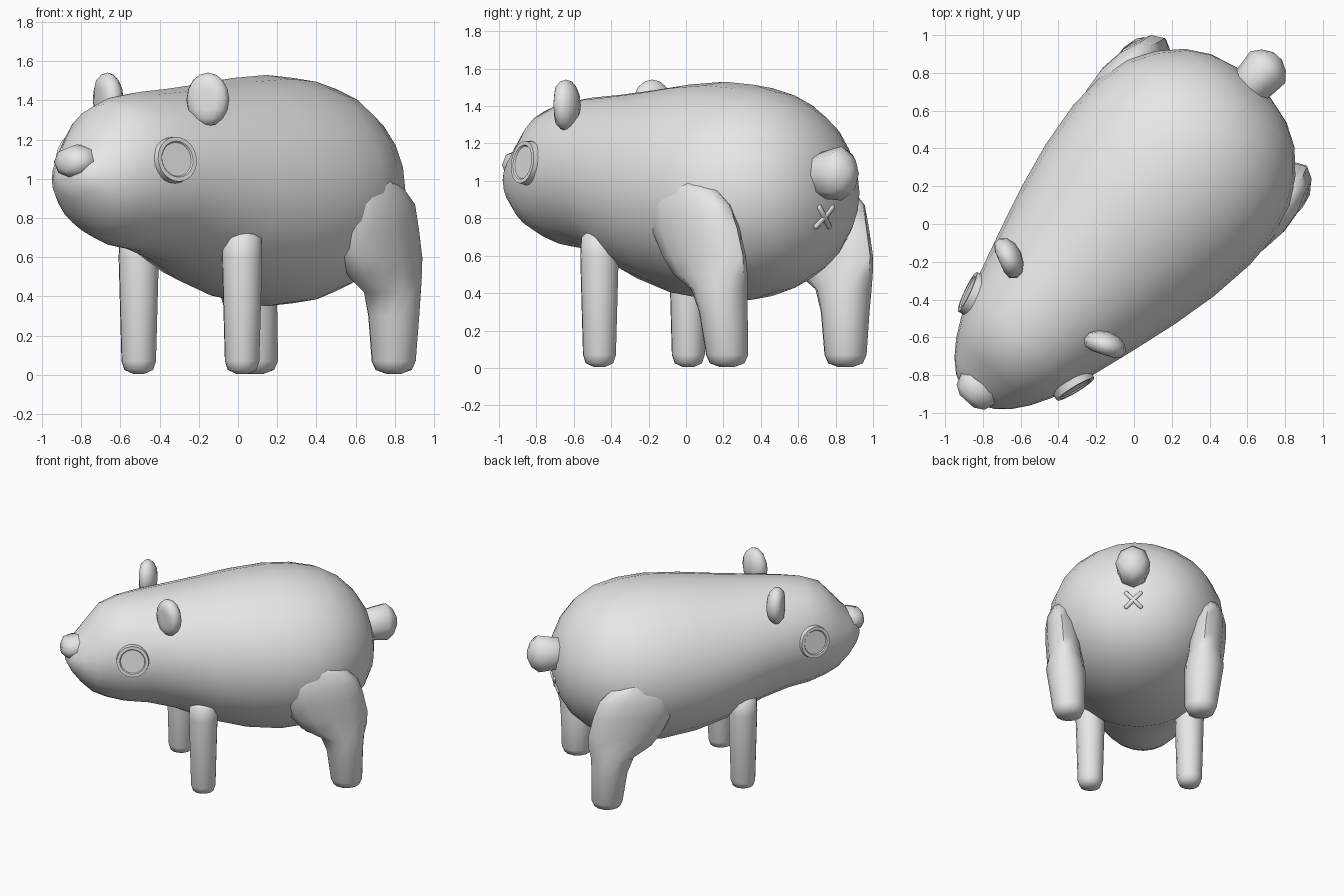
import bpy, bmesh, math
from mathutils import Matrix, Vector

if "Cube" in bpy.data.objects:
    bpy.data.objects.remove(bpy.data.objects["Cube"], do_unlink=True)

# One plain colour for the whole animal
grey = bpy.data.materials.new("light grey")
grey.use_nodes = True
grey.diffuse_color = (0.8, 0.8, 0.8, 1)
grey.node_tree.nodes["Principled BSDF"].inputs["Base Color"].default_value = (0.8, 0.8, 0.8, 1)

# Parts are built facing -y on the centre line, then the animal is turned
TURN = Matrix.Translation((-0.022, 0.02, 0)) @ Matrix.Rotation(math.radians(-42), 4, "Z")


def finish(name, bm, angle=50):
    """Turn a bmesh into a smooth shaded object."""
    bmesh.ops.transform(bm, matrix=TURN, verts=bm.verts)
    bmesh.ops.recalc_face_normals(bm, faces=bm.faces)
    mesh = bpy.data.meshes.new(name)
    bm.to_mesh(mesh)
    bm.free()
    mesh.materials.append(grey)
    mesh.shade_smooth()
    mesh.set_sharp_from_angle(angle=math.radians(angle))
    obj = bpy.data.objects.new(name, mesh)
    bpy.context.collection.objects.link(obj)
    return obj


def loft(name, rings, axis, sides, angle=50):
    """Skin elliptical rings (position, centre a, centre b, radius a, radius b)."""
    bm = bmesh.new()
    loops = []
    for t, ca, cb, ra, rb in rings:
        loop = []
        for i in range(sides):
            turn = math.tau * i / sides
            a, b = ca + ra * math.cos(turn), cb + rb * math.sin(turn)
            loop.append(bm.verts.new((a, t, b) if axis == "y" else (a, b, t)))
        loops.append(loop)
    for low, high in zip(loops, loops[1:]):
        for i in range(sides):
            j = (i + 1) % sides
            bm.faces.new((low[i], low[j], high[j], high[i]))
    # Round-ended caps
    bmesh.ops.poke(bm, faces=[bm.faces.new(loops[0]), bm.faces.new(loops[-1])])
    return finish(name, bm, angle)


# Body and head: position along the back, underside, top, half width
profile = [
    (-1.25, 0.96, 1.05, 0.08), (-1.22, 0.90, 1.11, 0.14), (-1.16, 0.82, 1.18, 0.205),
    (-1.08, 0.74, 1.27, 0.265), (-0.98, 0.69, 1.38, 0.32), (-0.85, 0.65, 1.425, 0.37),
    (-0.7, 0.63, 1.445, 0.415), (-0.5, 0.575, 1.46, 0.475), (-0.25, 0.46, 1.485, 0.545),
    (0, 0.385, 1.515, 0.6), (0.25, 0.35, 1.53, 0.63), (0.45, 0.365, 1.515, 0.625),
    (0.62, 0.41, 1.475, 0.58), (0.76, 0.48, 1.4, 0.495), (0.87, 0.58, 1.29, 0.39),
    (0.94, 0.7, 1.17, 0.27), (0.98, 0.84, 1.03, 0.12),
]
loft("body", [(y, 0, (lo + hi) / 2, w, (hi - lo) / 2) for y, lo, hi, w in profile], "y", 24)

# Nose and tail
loft("nose", [(-1.29, 0, 1.08, 0.05, 0.04), (-1.26, 0, 1.085, 0.1, 0.075),
              (-1.2, 0, 1.09, 0.12, 0.085), (-1.12, 0, 1.1, 0.09, 0.07)], "y", 8, 60)
loft("tail", [(0.86, 0, 1.02, 0.08, 0.09), (0.95, 0, 1.03, 0.11, 0.125),
              (1.09, 0, 1.04, 0.125, 0.145), (1.14, 0, 1.04, 0.085, 0.1),
              (1.17, 0, 1.04, 0.03, 0.035)], "y", 8, 60)

# Legs: height, sideways, along, half width, half length
FRONT_LEG = [(0.005, 0.355, -0.33, 0.03, 0.03), (0.025, 0.355, -0.33, 0.075, 0.075),
             (0.07, 0.355, -0.33, 0.09, 0.09), (0.6, 0.355, -0.33, 0.105, 0.105),
             (0.7, 0.355, -0.33, 0.1, 0.1), (0.74, 0.355, -0.33, 0.05, 0.05)]
BACK_LEG = [(0.005, 0.473, 0.695, 0.04, 0.04), (0.025, 0.473, 0.695, 0.095, 0.095),
            (0.07, 0.473, 0.695, 0.115, 0.115), (0.3, 0.487, 0.68, 0.133, 0.133),
            (0.42, 0.496, 0.66, 0.14, 0.16), (0.5, 0.5, 0.6, 0.13, 0.24),
            (0.6, 0.508, 0.56, 0.13, 0.28), (0.75, 0.517, 0.505, 0.13, 0.3),
            (0.87, 0.535, 0.49, 0.11, 0.275), (0.95, 0.54, 0.48, 0.08, 0.2),
            (1.0, 0.56, 0.48, 0.04, 0.06)]

for side, label in ((1, "left"), (-1, "right")):
    for part, rings in (("front_leg", FRONT_LEG), ("back_leg", BACK_LEG)):
        loft(f"{label}_{part}", [(z, side * x, y, w, d) for z, x, y, w, d in rings], "z", 12)

    # Ear: a rounded pad with a flattened front, swept back at its outer end
    bm = bmesh.new()
    bmesh.ops.create_uvsphere(bm, u_segments=12, v_segments=8, radius=1)
    for v in bm.verts:
        v.co = (v.co.x * 0.115, max(v.co.y * 0.075, -0.05), v.co.z * 0.137)
    place = Matrix.Translation((side * 0.345, -0.58, 1.405))
    bmesh.ops.transform(bm, verts=bm.verts,
                        matrix=place @ Matrix.Rotation(side * math.radians(24), 4, "Z"))
    finish(f"{label}_ear", bm)

    # Eye: a thin disc with a raised rim
    bm = bmesh.new()
    bmesh.ops.create_cone(bm, cap_ends=True, segments=24, radius1=0.12, radius2=0.115, depth=0.05)
    front = max(bm.faces, key=lambda f: f.calc_center_median().z)
    bmesh.ops.inset_individual(bm, faces=[front], thickness=0.022)
    bmesh.ops.inset_individual(bm, faces=[front], thickness=0.006, depth=-0.008)
    facing = Vector((side * 0.93, -0.28, 0.14)).to_track_quat("Z", "Y").to_matrix().to_4x4()
    bmesh.ops.transform(bm, verts=bm.verts,
                        matrix=Matrix.Translation((side * 0.362, -0.85, 1.097)) @ facing)
    finish(f"{label}_eye", bm, 30)

    # One bar of the small cross below the tail
    bm = bmesh.new()
    bmesh.ops.create_uvsphere(bm, u_segments=8, v_segments=6, radius=0.018)
    for v in bm.verts:
        v.co.z += math.copysign(0.07, v.co.z) if abs(v.co.z) > 0.001 else 0
    lean = Matrix.Rotation(math.radians(-14), 4, "X") @ Matrix.Rotation(side * math.radians(45), 4, "Y")
    bmesh.ops.transform(bm, verts=bm.verts, matrix=Matrix.Translation((0, 0.965, 0.807)) @ lean)
    finish(f"{label}_cross_bar", bm)
